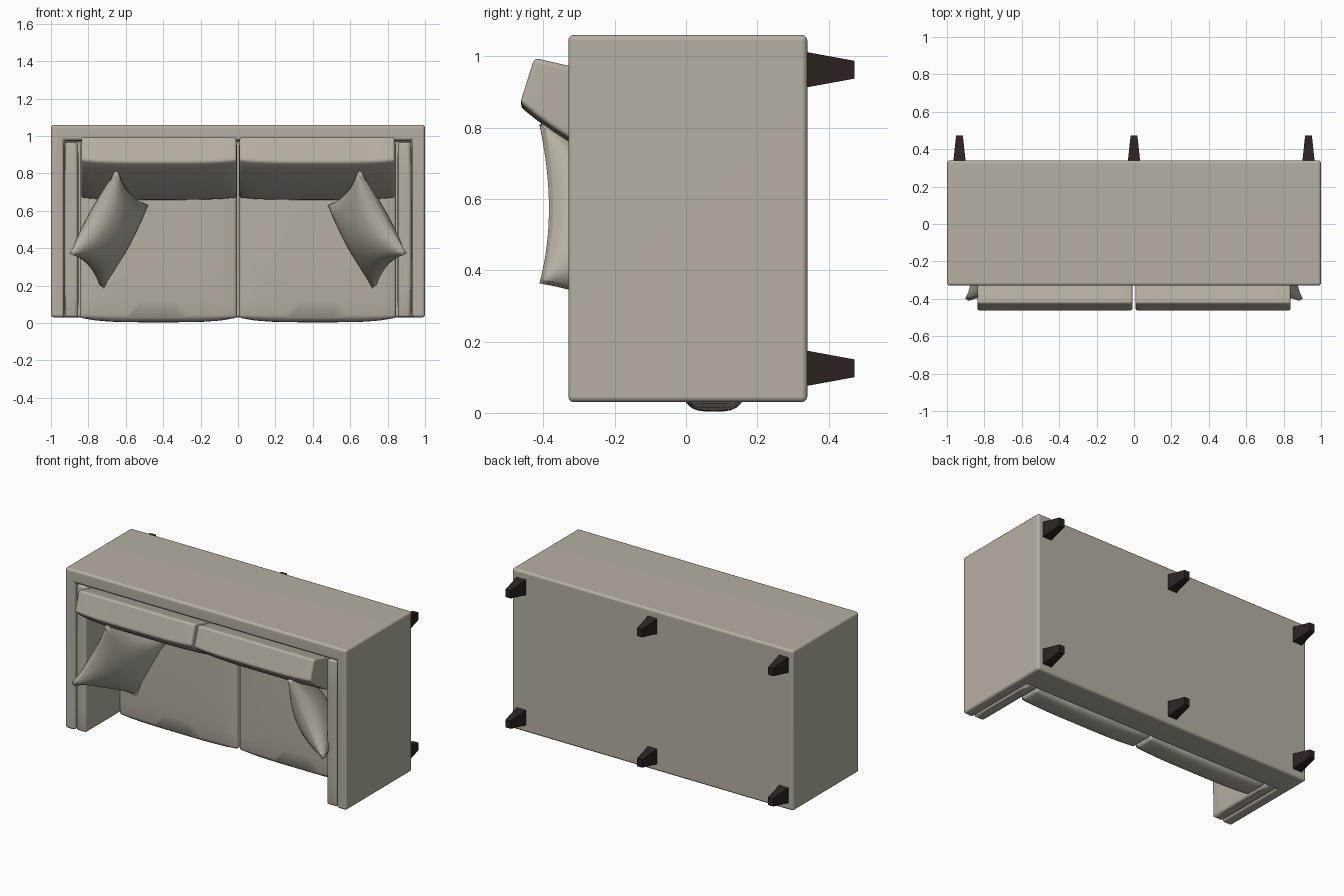
import bpy, bmesh
from mathutils import Vector

if "Cube" in bpy.data.objects:
    bpy.data.objects.remove(bpy.data.objects["Cube"])


def material(name, rgb):
    m = bpy.data.materials.new(name)
    m.diffuse_color = (*rgb, 1)
    m.use_nodes = True
    m.node_tree.nodes["Principled BSDF"].inputs["Base Color"].default_value = m.diffuse_color
    return m


FABRIC = material("beige fabric", (0.47, 0.43, 0.365))
WOOD = material("dark wood", (0.026, 0.016, 0.016))


def finish(name, bm, mat, bevel=0, segments=3, smooth=True):
    bmesh.ops.recalc_face_normals(bm, faces=bm.faces)
    me = bpy.data.meshes.new(name)
    bm.to_mesh(me)
    bm.free()
    ob = bpy.data.objects.new(name, me)
    bpy.context.collection.objects.link(ob)
    me.materials.append(mat)
    if smooth:
        for p in me.polygons:
            p.use_smooth = True
    if bevel:
        mod = ob.modifiers.new("rounding", 'BEVEL')
        mod.width, mod.segments = bevel, segments
        mod.limit_method, mod.angle_limit = 'ANGLE', 0.8
    return ob


def block(lo, hi, cuts=0, bulge=(0, 0, 0)):
    """Box from lo to hi; each face may swell outward by its axis' bulge."""
    bm = bmesh.new()
    bmesh.ops.create_cube(bm, size=2)
    if cuts:
        bmesh.ops.subdivide_edges(bm, edges=bm.edges, cuts=cuts, use_grid_fill=True)
    for v in bm.verts:
        c = v.co.copy()
        for a in range(3):
            b, d = c[(a + 1) % 3], c[(a + 2) % 3]
            swell = bulge[a] * (1 - b ** 4) * (1 - d ** 4)
            v.co[a] = (lo[a] + hi[a]) / 2 + c[a] * ((hi[a] - lo[a]) / 2 + swell)
    return bm


# Outer body: a box hollowed for the seat (the sofa lies on its back, seat facing -y)
body = finish("sofa_frame", block((-1, -0.33, 0.03), (1, 0.34, 1.06)), FABRIC)
cutter = finish("seat_cutter", block((-0.93, -1, -1), (0.93, 0.155, 0.975)), FABRIC)
cutter.hide_render = True
mod = body.modifiers.new("hollow", 'BOOLEAN')
mod.operation, mod.object, mod.solver = 'DIFFERENCE', cutter, 'EXACT'
bpy.context.view_layer.objects.active = body
bpy.ops.object.modifier_apply(modifier=mod.name)
bpy.data.objects.remove(cutter)
mod = body.modifiers.new("rounding", 'BEVEL')
mod.width, mod.segments, mod.limit_method = 0.016, 3, 'ANGLE'
for p in body.data.polygons:
    p.use_smooth = True
body.modifiers.new("normals", 'WEIGHTED_NORMAL')


def back_cushion(x0, x1):
    """Wedge cushion, thin at its free edge and thicker near the seat."""
    bm = block((x0, 0, 0), (x1, 1, 1), 9)
    for v in bm.verts:
        t, k = v.co.y, v.co.z
        u = (2 * v.co.x - x0 - x1) / (x1 - x0)
        front = 0.87 - 0.4 * t + 0.2 * t * t - 0.012 * (1 - u ** 4)
        rear = 0.995 - 0.1 * t
        v.co.z = front + (rear - front) * k
        v.co.y = -0.465 + 0.475 * t + 0.04 * k * (1 - t)
    return bm


def throw_pillow(s):
    """Square pillow with pinched corners, leaning in the sofa corner."""
    centre = Vector((-0.688, -0.2, 0.5))
    a, b = Vector((0.122, 0, 0.222)), Vector((0.083, 0.205, -0.09))
    n = a.cross(b).normalized()
    bm = bmesh.new()
    bmesh.ops.create_cube(bm, size=2)
    bmesh.ops.subdivide_edges(bm, edges=bm.edges, cuts=15, use_grid_fill=True)
    for v in bm.verts:
        u, w, k = v.co
        puff = ((1 - u * u) * (1 - w * w)) ** 0.6
        p = (centre + a * u * (1 - 0.13 * (1 - w * w))
             + b * w * (1 - 0.13 * (1 - u * u)) + n * k * (0.012 + 0.095 * puff))
        p.x *= s
        v.co = p
    return bm


for s, side in ((-1, "left"), (1, "right")):
    def span(a, b):
        return sorted((s * a, s * b))

    # Padded inner arm
    x0, x1 = span(0.855, 0.926)
    finish(side + "_arm_pad", block((x0, -0.322, 0.032), (x1, 0.16, 0.966), 5,
                                    (0.003, 0.003, 0)), FABRIC, 0.022)
    # Seat cushion
    x0, x1 = span(0.006, 0.845)
    finish(side + "_seat_cushion", block((x0, 0.0, 0.028), (x1, 0.156, 0.965), 9,
                                         (0, 0.012, 0.024)), FABRIC, 0.028)
    # Back cushion
    x0, x1 = span(0.008, 0.838)
    finish(side + "_back_cushion", back_cushion(x0, x1), FABRIC, 0.03, 4)
    # Throw pillow
    finish(side + "_throw_pillow", throw_pillow(s), FABRIC)

# Tapered legs
for x in (-0.933, 0, 0.933):
    for z, row in ((0.125, "front"), (0.962, "rear")):
        bm = block((x - 0.033, 0.335, z - 0.05), (x + 0.033, 0.472, z + 0.05))
        for v in bm.verts:
            if v.co.y > 0.4:
                v.co.x = x + (v.co.x - x) * 0.55
                v.co.z = z + (v.co.z - z) * 0.5
        finish(row + "_leg", bm, WOOD, smooth=False)
